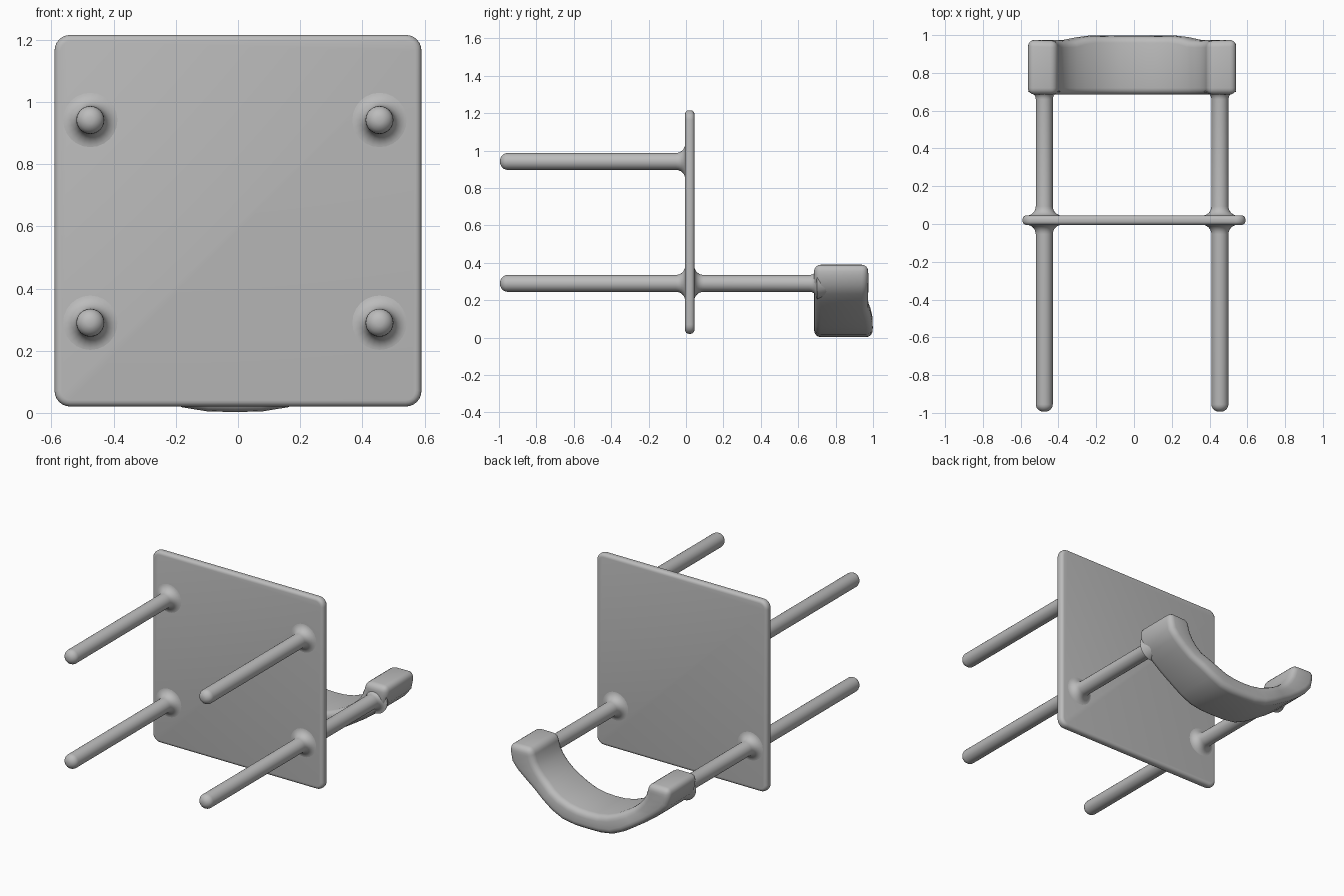
import bpy, bmesh, math
from mathutils import Vector

if "Cube" in bpy.data.objects:
    bpy.data.objects.remove(bpy.data.objects["Cube"])

grey = bpy.data.materials.new("plain_grey")
grey.diffuse_color = (0.5, 0.5, 0.5, 1)
grey.use_nodes = True
grey.node_tree.nodes["Principled BSDF"].inputs["Base Color"].default_value = grey.diffuse_color


def finish(name, bm, angle=50):
    """Turn a bmesh into a smooth shaded object."""
    bmesh.ops.recalc_face_normals(bm, faces=bm.faces)
    mesh = bpy.data.meshes.new(name)
    bm.to_mesh(mesh)
    bm.free()
    mesh.materials.append(grey)
    ob = bpy.data.objects.new(name, mesh)
    bpy.context.collection.objects.link(ob)
    bpy.ops.object.select_all(action='DESELECT')
    ob.select_set(True)
    bpy.context.view_layer.objects.active = ob
    bpy.ops.object.shade_smooth_by_angle(angle=math.radians(angle))
    return ob


def lathe_y(name, x, z, profile, sides=24):
    """Round rod along y from (radius, y) pairs."""
    bm = bmesh.new()
    rings = []
    for r, y in profile:
        rings.append([bm.verts.new((x + r * math.cos(a), y, z + r * math.sin(a)))
                      for a in (2 * math.pi * i / sides for i in range(sides))])
    for a, b in zip(rings, rings[1:]):
        for i in range(sides):
            j = (i + 1) % sides
            bm.faces.new((a[i], a[j], b[j], b[i]))
    bm.faces.new(rings[0])
    bm.faces.new(rings[-1])
    return finish(name, bm)


def flare(y, direction, r=0.045, size=0.05):
    """Concave fillet profile running from a surface at y outwards."""
    return [(r + size * (1 - math.sin(t)), y + direction * size * (1 - math.cos(t)))
            for t in (math.pi / 2 * i / 6 for i in range(7))]


def spline(points, steps=2):
    """Catmull-Rom samples through the points, starting flat at x = 0."""
    p = [Vector(q) for q in points]
    p = [Vector((-p[1].x, p[1].y))] + p + [2 * p[-1] - p[-2]]
    out = []
    for a, b, c, d in zip(p, p[1:], p[2:], p[3:]):
        for s in range(steps):
            t = s / steps
            out.append(0.5 * (2 * b + (c - a) * t + (2 * a - 5 * b + 4 * c - d) * t * t
                              + (3 * b - a - 3 * c + d) * t ** 3))
    return out + [p[-2]]


# seat: thin upright plate with rounded corners and rim
bm = bmesh.new()
bmesh.ops.create_cube(bm, size=1)
for v in bm.verts:
    v.co = (v.co.x * 1.18, v.co.y * 0.05 + 0.02, v.co.z * 1.195 + 0.618)
corners = [e for e in bm.edges if abs(e.verts[0].co.y - e.verts[1].co.y) > 0.01]
bmesh.ops.bevel(bm, geom=corners, offset=0.05, segments=6, profile=0.5, affect='EDGES')
rim = [e for e in bm.edges if abs(e.verts[0].co.y - e.verts[1].co.y) < 0.001]
bmesh.ops.bevel(bm, geom=rim, offset=0.02, segments=4, profile=0.5, affect='EDGES')
finish("seat", bm)

# legs in front of the plate, posts behind it
tip = [(0.045 * math.sin(t), -0.955 - 0.04 * math.cos(t))
       for t in (math.pi / 2 * i / 6 for i in range(1, 7))]
for side, x in (("left", -0.475), ("right", 0.455)):
    for level, z in (("upper", 0.942), ("lower", 0.29)):
        lathe_y(f"{side}_{level}_leg", x, z, tip + flare(-0.004, -1)[::-1])
    lathe_y(f"{side}_back_post", x, 0.29,
            flare(0.044, 1) + flare(0.70, -1, size=0.04)[::-1] + [(0.045, 0.8)])

# backrest: curved band with rounded edges
outer = spline([(0, 0.003), (0.17, 0.018), (0.32, 0.1), (0.45, 0.19), (0.54, 0.28), (0.552, 0.39)])
inner = spline([(0, 0.11), (0.13, 0.125), (0.25, 0.18), (0.33, 0.24), (0.38, 0.31), (0.40, 0.39)])
stations = [(-1, o, i) for o, i in zip(outer[:0:-1], inner[:0:-1])]
stations += [(1, o, i) for o, i in zip(outer, inner)]
bm = bmesh.new()
loops = []
for s, o, i in stations:
    back = 0.975 + 0.024 * min(1, max(0, (0.40 - o.x) / 0.12))
    loops.append([bm.verts.new((s * q.x - 0.01, y, q.y))
                  for q, y in ((o, 0.685), (o, back), (i, back - 0.005), (i, 0.685))])
for a, b in zip(loops, loops[1:]):
    for k in range(4):
        m = (k + 1) % 4
        bm.faces.new((a[k], a[m], b[m], b[k]))
bm.faces.new(loops[0])
bm.faces.new(loops[-1])
bmesh.ops.recalc_face_normals(bm, faces=bm.faces)
sharp = [e for e in bm.edges if e.calc_face_angle(0) > math.radians(55)]
bmesh.ops.bevel(bm, geom=sharp, offset=0.035, segments=4, profile=0.5, affect='EDGES',
                clamp_overlap=True)
finish("backrest", bm, 60)
